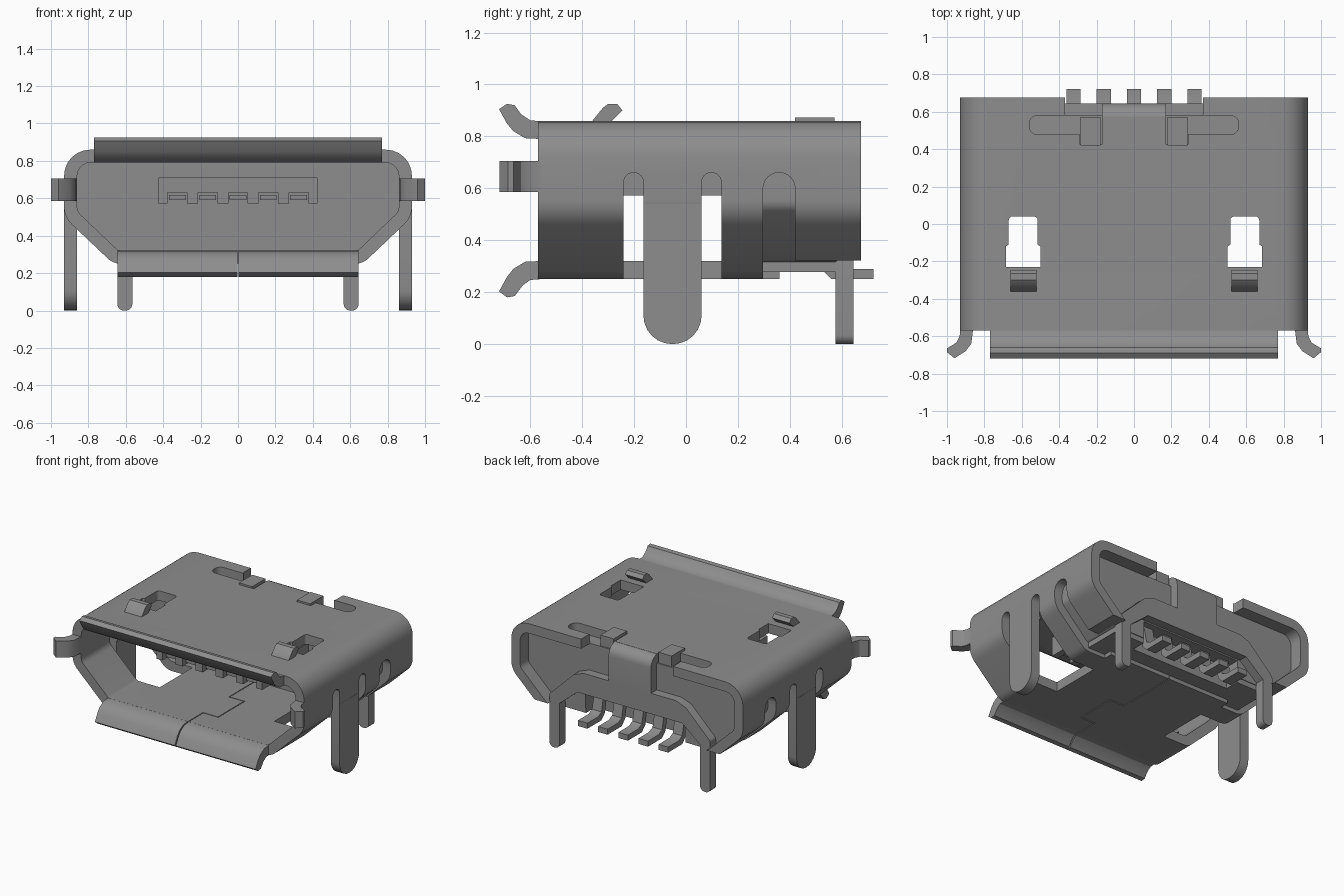
import bpy, bmesh, math
from mathutils import Vector

cube = bpy.data.objects.get("Cube")
if cube:
    bpy.data.objects.remove(cube, do_unlink=True)

grey = bpy.data.materials.new("metal grey")
grey.use_nodes = True
COLOR = (0.27, 0.27, 0.27, 1)
grey.diffuse_color = COLOR
grey.node_tree.nodes["Principled BSDF"].inputs["Base Color"].default_value = COLOR


def fillet(points, seg=6):
    """Round the corners of a polygon; a point may carry a radius as third value."""
    out = []
    for i, p in enumerate(points):
        v = Vector(p[:2])
        if len(p) < 3:
            out.append(v)
            continue
        a = (Vector(points[i - 1][:2]) - v).normalized()
        b = (Vector(points[(i + 1) % len(points)][:2]) - v).normalized()
        half = a.angle(b) / 2
        start = v + a * p[2] / math.tan(half)
        centre = v + (a + b).normalized() * p[2] / math.sin(half)
        turn = (start - centre).angle_signed(v + b * p[2] / math.tan(half) - centre)
        for k in range(seg + 1):
            t = -turn * k / seg
            d = start - centre
            out.append(centre + Vector((d.x * math.cos(t) - d.y * math.sin(t),
                                        d.x * math.sin(t) + d.y * math.cos(t))))
    return out


def prism(name, points, axis, lo, hi, mirror=False):
    """Extrude a polygon along an axis, optionally with a copy mirrored in x."""
    place = {"x": lambda p, h: (h, p[0], p[1]),
             "y": lambda p, h: (p[0], h, p[1]),
             "z": lambda p, h: (p[0], p[1], h)}[axis]
    pts = fillet(points)
    bm = bmesh.new()
    for s in ((1, -1) if mirror else (1,)):
        rings = []
        for h in (lo, hi):
            rings.append([bm.verts.new((c[0] * s, c[1], c[2]))
                          for c in (place(p, h) for p in pts)])
        bm.faces.new(rings[0])
        bm.faces.new(rings[1])
        n = len(pts)
        for i in range(n):
            j = (i + 1) % n
            bm.faces.new((rings[0][i], rings[0][j], rings[1][j], rings[1][i]))
    bmesh.ops.recalc_face_normals(bm, faces=bm.faces)
    mesh = bpy.data.meshes.new(name)
    bm.to_mesh(mesh)
    bm.free()
    mesh.materials.append(grey)
    ob = bpy.data.objects.new(name, mesh)
    bpy.context.collection.objects.link(ob)
    return ob


def rect(a, b, c, d, *r):
    return [(a, c, *r), (b, c, *r), (b, d, *r), (a, d, *r)]


def cut(ob, points, axis, lo, hi, mirror=False):
    """Subtract a prism from an object."""
    tool = prism("cutter", points, axis, lo, hi, mirror)
    tool.hide_render = True
    mod = ob.modifiers.new("cut", "BOOLEAN")
    mod.object, mod.operation, mod.solver = tool, "DIFFERENCE", "EXACT"
    bpy.context.view_layer.objects.active = ob
    bpy.ops.object.modifier_apply(modifier=mod.name)
    bpy.data.objects.remove(tool, do_unlink=True)


def section(half):
    """Symmetric cross-section from its right half, listed top to bottom."""
    return half + [(-p[0], *p[1:]) for p in reversed(half)]


# Folded sheet shell
shell = prism("shell", section([(0.93, 0.86, 0.14), (0.93, 0.50, 0.13), (0.667, 0.25, 0.1)]),
              "y", -0.57, 0.675)
cut(shell, section([(0.86, 0.79, 0.07), (0.86, 0.53, 0.06), (0.64, 0.32, 0.04)]), "y", -0.8, 0.9)
# Side openings around the legs, reaching into the floor
cut(shell, [(-0.24, 0.1), (-0.24, 0.66, 0.037), (-0.164, 0.66, 0.037), (-0.164, 0.52),
            (0.06, 0.52), (0.06, 0.66, 0.037), (0.136, 0.66, 0.037), (0.136, 0.1)],
    "x", 0.46, 1.1, True)
# Rear side slots, open floor edge
cut(shell, [(0.297, 0.1), (0.297, 0.66, 0.06), (0.42, 0.66, 0.06), (0.42, 0.1)], "x", 0.5, 1.1, True)
cut(shell, rect(0.36, 0.9, 0.1, 0.322), "x", -1.1, 1.1)
# Roof windows
cut(shell, [(0.50, -0.23), (0.685, -0.23), (0.685, -0.12), (0.67, -0.11), (0.67, 0.04, 0.02),
            (0.515, 0.04, 0.02), (0.515, -0.11), (0.50, -0.12)], "z", 0.7, 1, True)
# Rear roof notch and relief slots
cut(shell, rect(-0.37, 0.37, 0.575, 0.8, 0.02), "z", 0.7, 1)
cut(shell, rect(0.17, 0.56, 0.478, 0.58, 0.045), "z", 0.7, 1, True)
cut(shell, rect(0.17, 0.29, 0.425, 0.60), "z", 0.7, 1, True)
# Stepped seam in the floor
for a, b, c, d in ((-0.003, 0.003, -0.7, -0.40), (-0.003, 0.12, -0.403, -0.397),
                   (0.117, 0.123, -0.403, -0.10), (-0.003, 0.123, -0.103, -0.097),
                   (-0.003, 0.003, -0.103, 0.5)):
    cut(shell, rect(a, b, c, d), "z", 0.2, 0.4)

# Flared mouth lips and side ears
prism("upper_lip", [(-0.56, 0.79), (-0.56, 0.858), (-0.60, 0.862), (-0.635, 0.885), (-0.66, 0.92),
                    (-0.69, 0.925), (-0.72, 0.905), (-0.69, 0.85), (-0.665, 0.82), (-0.62, 0.793)],
      "x", -0.77, 0.77)
prism("lower_lips", [(-0.56, 0.32), (-0.56, 0.25), (-0.60, 0.247), (-0.63, 0.225), (-0.66, 0.185),
                     (-0.69, 0.18), (-0.72, 0.203), (-0.69, 0.258), (-0.665, 0.29), (-0.62, 0.317)],
      "x", 0.004, 0.645, True)
prism("side_ears", [(0.86, -0.56), (0.93, -0.56), (0.932, -0.60), (0.95, -0.635), (1.0, -0.665),
                    (1.0, -0.685), (0.96, -0.718), (0.90, -0.68), (0.87, -0.64)],
      "z", 0.585, 0.705, True)

# Mounting legs with round ends
prism("side_legs", [(-0.164, 0.54), (-0.164, 0.0, 0.11), (0.06, 0.0, 0.11), (0.06, 0.54)],
      "x", 0.86, 0.93, True)

# Latch springs on the roof
prism("latch_springs", [(-0.38, 0.80), (-0.365, 0.855), (-0.32, 0.91), (-0.30, 0.925),
                        (-0.265, 0.925), (-0.245, 0.90), (-0.29, 0.855), (-0.30, 0.80)],
      "x", 0.52, 0.66, True)

# Rear strap folded down into a two-legged bracket
prism("rear_strap", [(0.50, 0.86), (0.645, 0.86, 0.08), (0.645, 0.58), (0.575, 0.58),
                     (0.575, 0.79), (0.50, 0.79)], "x", -0.17, 0.17)
prism("rear_bracket", section([(0.17, 0.60), (0.37, 0.60, 0.04), (0.45, 0.57), (0.645, 0.38, 0.03),
                               (0.645, 0.0, 0.035), (0.565, 0.0, 0.035), (0.565, 0.33),
                               (0.42, 0.45)]), "y", 0.575, 0.645)

# Moulded housing with a rear contact bay
housing = prism("housing", section([(0.865, 0.795, 0.07), (0.865, 0.53, 0.06), (0.645, 0.315, 0.04)]),
                "y", 0.20, 0.58)
cut(housing, rect(-0.40, 0.40, 0.1, 0.44), "y", 0.47, 0.8)
prism("housing_floor", rect(-0.64, 0.64, 0.297, 0.47), "z", 0.278, 0.33)
prism("housing_floor_sides", rect(0.40, 0.64, 0.46, 0.575), "z", 0.278, 0.33, True)
prism("roof_keys", rect(0.18, 0.285, 0.42, 0.572), "z", 0.75, 0.873, True)

# Tongue with grooves, and the contacts
pitch = [i * 0.162 for i in range(-2, 3)]
comb = [(0.425, 0.572), (0.425, 0.712), (-0.425, 0.712), (-0.425, 0.572)]
for x in pitch:
    comb += [(x - 0.052, 0.572), (x - 0.052, 0.63), (x + 0.052, 0.63), (x + 0.052, 0.572)]
prism("tongue", comb, "y", -0.33, 0.22)
for i, x in enumerate(pitch):
    prism(f"contact_{i + 1}", rect(x - 0.045, x + 0.045, 0.59, 0.618), "y", -0.30, 0.22)
    prism(f"solder_tail_{i + 1}", [(0.722, 0.25), (0.722, 0.29), (0.60, 0.29), (0.56, 0.31),
                                   (0.53, 0.45), (0.49, 0.45), (0.52, 0.29), (0.56, 0.25)],
          "x", x - 0.038, x + 0.038)

# Smooth bends, sharp sheet edges
for ob in bpy.context.collection.objects:
    if ob.type == "MESH":
        bpy.ops.object.select_all(action="DESELECT")
        ob.select_set(True)
        bpy.context.view_layer.objects.active = ob
        bpy.ops.object.shade_smooth_by_angle(angle=math.radians(30))
